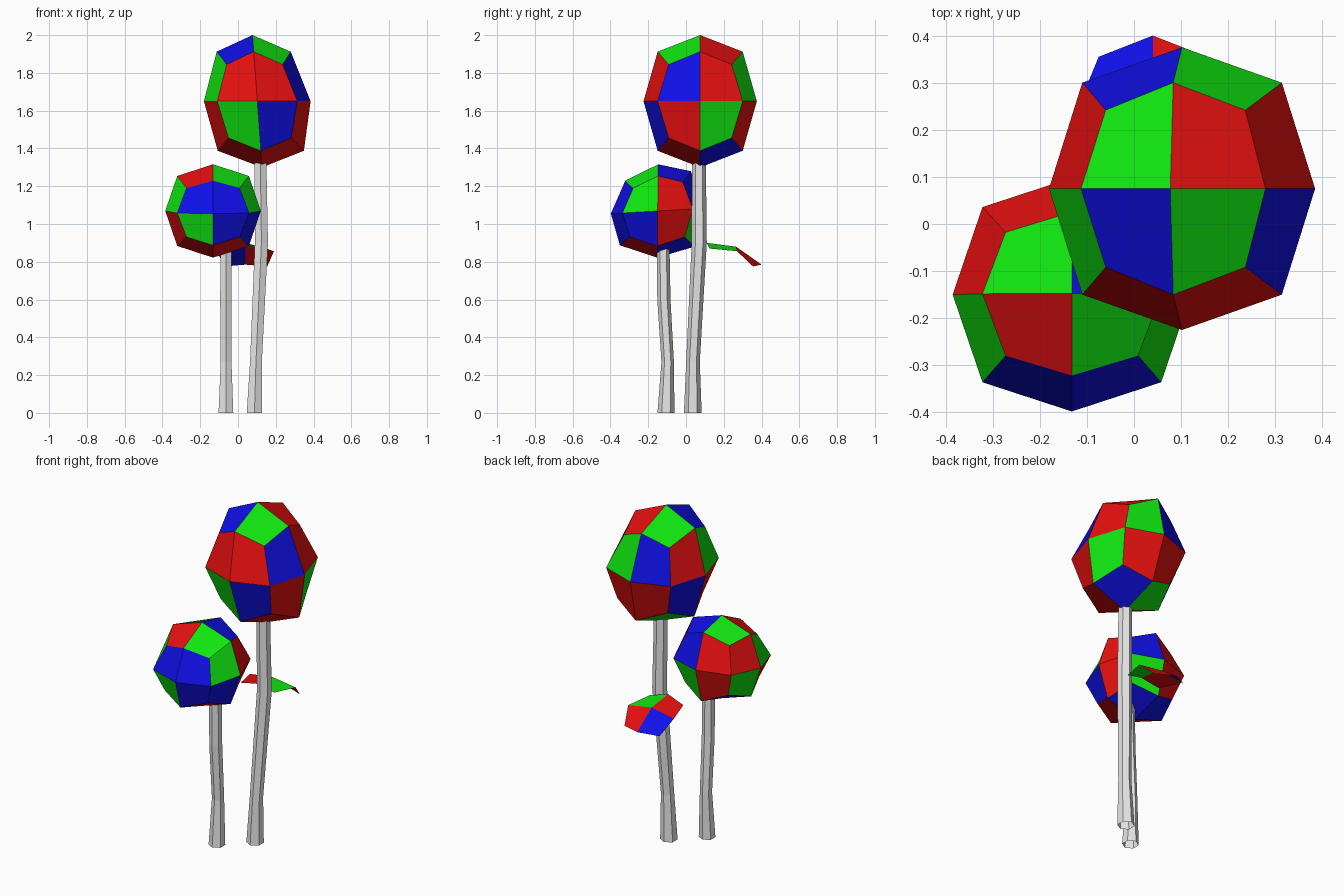
import bpy, bmesh
from math import cos, sin, pi
from mathutils import Vector

if "Cube" in bpy.data.objects:
    bpy.data.objects.remove(bpy.data.objects["Cube"])


def material(name, colour):
    m = bpy.data.materials.new(name)
    m.use_nodes = True
    m.diffuse_color = (*colour, 1)
    bsdf = next(n for n in m.node_tree.nodes if n.type == 'BSDF_PRINCIPLED')
    bsdf.inputs["Base Color"].default_value = (*colour, 1)
    return m


PATCHES = [material("red", (0.8, 0.005, 0.005)),
           material("green", (0.005, 0.8, 0.005)),
           material("blue", (0.005, 0.005, 0.8))]
GREY = [material("grey", (0.8, 0.8, 0.8))]


def finish(name, bm, materials):
    mesh = bpy.data.meshes.new(name)
    bm.to_mesh(mesh)
    bm.free()
    for m in materials:
        mesh.materials.append(m)
    obj = bpy.data.objects.new(name, mesh)
    bpy.context.collection.objects.link(obj)
    return obj


def crown(name, shape, colours):
    """Rounded cube of 24 patches; colours holds four letters per side."""
    bm = bmesh.new()
    bmesh.ops.create_cube(bm, size=2)
    bmesh.ops.subdivide_edges(bm, edges=bm.edges[:], cuts=1, use_grid_fill=True)
    for f in bm.faces:
        c = f.calc_center_median()
        axis = max(range(3), key=lambda i: abs(c[i]))
        side = "-+"[c[axis] > 0] + "xyz"[axis]
        a, b = [i for i in range(3) if i != axis]
        f.material_index = "RGB".index(colours[side][(c[a] > 0) + 2 * (c[b] > 0)])
    # Pull edges and corners in to round the block, then fit it in place
    for v in bm.verts:
        outer = sum(abs(k) > 0.5 for k in v.co)
        v.co = shape(*(v.co * {1: 1, 2: 0.75, 3: 5 / 9}[outer]))
    return finish(name, bm, PATCHES)


def tall_shape(u, v, w):
    return Vector((0.102 - 0.025 * w + u * (0.2825 - 0.0285 * w),
                   0.075 + 0.3 * v, 1.65 + 0.35 * w))


def short_shape(u, v, w):
    return Vector((-0.132 + 0.253 * u,
                   -0.15 + 0.0025 * w + v * (0.248 - 0.022 * w),
                   1.069 + 0.0145 * v + w * (0.247 + 0.0255 * v)))


crown("tall_crown", tall_shape,
      {"-x": "RBGR", "+x": "RGBR", "-y": "GBRR",
       "+y": "RRBG", "-z": "RRGB", "+z": "BGGR"})
crown("short_crown", short_shape,
      {"-x": "RGGR", "+x": "BRGR", "-y": "GBBB",
       "+y": "RGRB", "-z": "RRBB", "+z": "RGGB"})


def stem(name, rings, sides=6):
    """Open six-sided tube through rings of (x, y, z, radius)."""
    bm = bmesh.new()
    loops = []
    for x, y, z, r in rings:
        angles = [2 * pi * i / sides + pi / 2 for i in range(sides)]
        loops.append([bm.verts.new((x + r * cos(a), y + r * sin(a), z)) for a in angles])
    for low, high in zip(loops, loops[1:]):
        for i in range(sides):
            j = (i + 1) % sides
            bm.faces.new((low[i], low[j], high[j], high[i]))
    return finish(name, bm, GREY)


stem("tall_stem", [(0.087, 0.036, 0, 0.047), (0.095, 0.037, 0.27, 0.036),
                   (0.124, 0.07, 0.9, 0.04), (0.118, 0.068, 1.34, 0.037)])
stem("short_stem", [(-0.064, -0.106, 0, 0.045), (-0.063, -0.097, 0.27, 0.033),
                    (-0.064, -0.117, 0.6, 0.035), (-0.063, -0.121, 0.87, 0.034)])

# Leaf: three rows of (half width, side y, side z, middle y, middle z)
bm = bmesh.new()
rows = []
for half, ys, zs, ym, zm in [(0.11, 0.125, 0.87, 0.11, 0.9),
                             (0.15, 0.27, 0.856, 0.265, 0.88),
                             (0.115, 0.355, 0.775, 0.4, 0.785)]:
    rows.append([bm.verts.new(p) for p in ((0.04 - half, ys, zs), (0.04, ym, zm),
                                           (0.04 + half, ys, zs))])
for r in range(2):
    for c in range(2):
        f = bm.faces.new((rows[r][c], rows[r][c + 1], rows[r + 1][c + 1], rows[r + 1][c]))
        f.material_index = "RGB".index("RGBR"[2 * r + c])
finish("leaf", bm, PATCHES)
